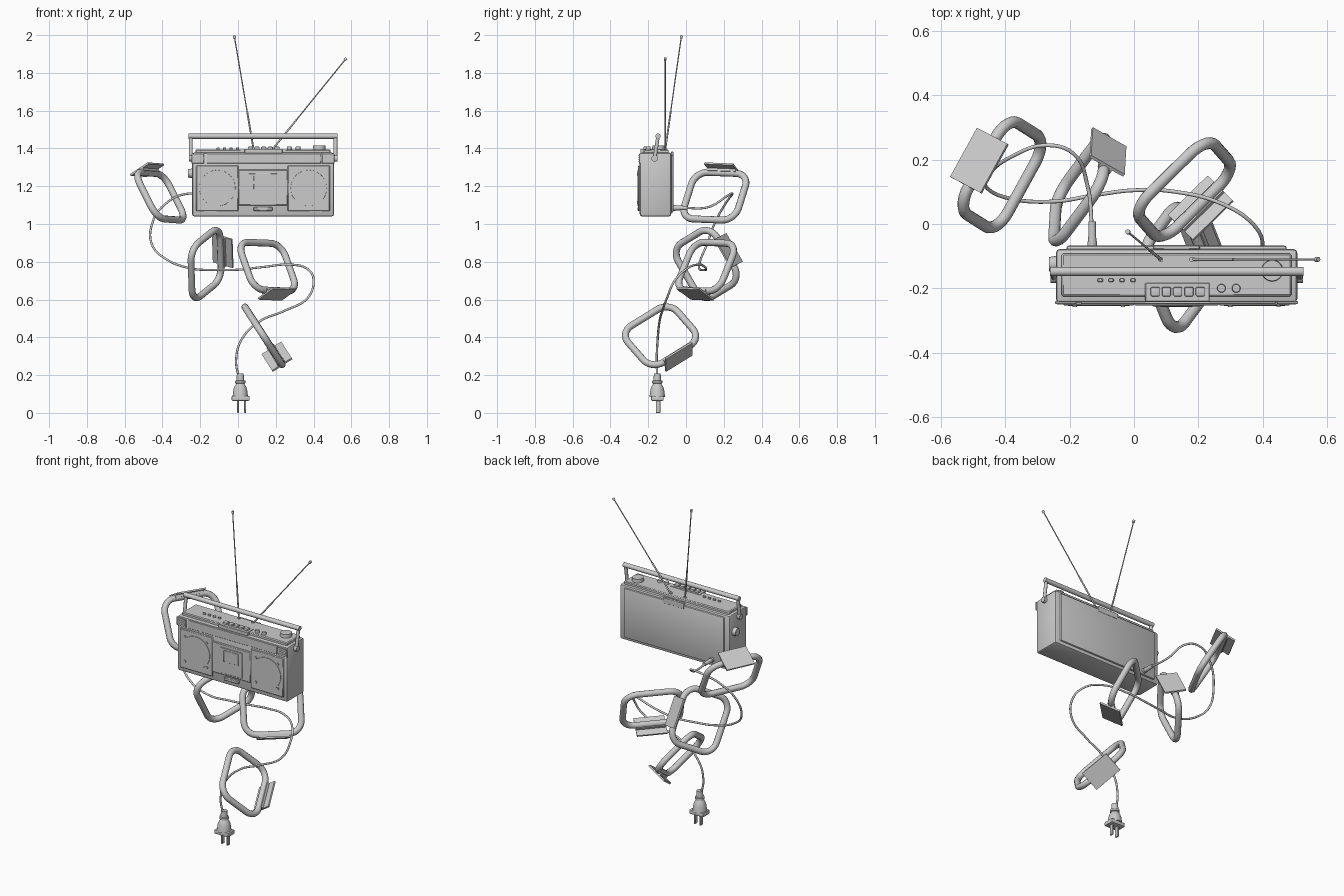
import bpy, bmesh, math
from mathutils import Vector, Matrix

if "Cube" in bpy.data.objects:
    bpy.data.objects.remove(bpy.data.objects["Cube"])

grey = bpy.data.materials.new("plain_grey")
grey.diffuse_color = (0.6, 0.6, 0.6, 1)
grey.use_nodes = True
grey.node_tree.nodes["Principled BSDF"].inputs["Base Color"].default_value = grey.diffuse_color


def finish(ob):
    if not ob.data.materials:
        ob.data.materials.append(grey)
    bpy.ops.object.select_all(action='DESELECT')
    ob.select_set(True)
    bpy.context.view_layer.objects.active = ob
    if ob.type == 'CURVE':
        bpy.ops.object.convert(target='MESH')
    bpy.ops.object.shade_smooth_by_angle(angle=math.radians(40))
    return ob


def from_bm(name, bm):
    me = bpy.data.meshes.new(name)
    bm.to_mesh(me)
    bm.free()
    ob = bpy.data.objects.new(name, me)
    bpy.context.collection.objects.link(ob)
    return finish(ob)


def box(name, x, y, z, bevel=0.0, segs=2):
    """Box from (min, max) ranges."""
    bm = bmesh.new()
    size = Matrix.Diagonal((x[1] - x[0], y[1] - y[0], z[1] - z[0], 1))
    mid = Matrix.Translation((sum(x) / 2, sum(y) / 2, sum(z) / 2))
    bmesh.ops.create_cube(bm, size=1, matrix=mid @ size)
    if bevel:
        bmesh.ops.bevel(bm, geom=bm.edges[:], offset=bevel, segments=segs,
                        profile=0.5, affect='EDGES')
    return from_bm(name, bm)


def rod(name, a, b, r1, r2=None, segs=20):
    a, b = Vector(a), Vector(b)
    d = b - a
    bm = bmesh.new()
    m = Matrix.Translation((a + b) / 2) @ d.to_track_quat('Z', 'Y').to_matrix().to_4x4()
    bmesh.ops.create_cone(bm, cap_ends=True, segments=segs, radius1=r1,
                          radius2=r1 if r2 is None else r2, depth=d.length, matrix=m)
    return from_bm(name, bm)


def tube(name, pts, r, cyclic=False, smooth=False):
    cu = bpy.data.curves.new(name, 'CURVE')
    cu.dimensions = '3D'
    cu.bevel_depth, cu.bevel_resolution, cu.use_fill_caps = r, 3, True
    sp = cu.splines.new('BEZIER' if smooth else 'POLY')
    if smooth:
        sp.bezier_points.add(len(pts) - 1)
        for p, co in zip(sp.bezier_points, pts):
            p.co = co
            p.handle_left_type = p.handle_right_type = 'AUTO'
        sp.resolution_u = 8
    else:
        sp.points.add(len(pts) - 1)
        for p, co in zip(sp.points, pts):
            p.co = (*co, 1)
    sp.use_cyclic_u = cyclic
    ob = bpy.data.objects.new(name, cu)
    bpy.context.collection.objects.link(ob)
    return finish(ob)


def lathe(name, profile, origin, segs=24):
    bm = bmesh.new()
    vs = [bm.verts.new((r, 0, z)) for r, z in profile]
    es = [bm.edges.new(p) for p in zip(vs, vs[1:])]
    bmesh.ops.spin(bm, geom=vs + es, axis=(0, 0, 1), cent=(0, 0, 0),
                   angle=2 * math.pi, steps=segs)
    bmesh.ops.remove_doubles(bm, verts=bm.verts[:], dist=1e-5)
    bmesh.ops.recalc_face_normals(bm, faces=bm.faces[:])
    bmesh.ops.translate(bm, verts=bm.verts[:], vec=origin)
    return from_bm(name, bm)


# Radio case
CX = 0.1325
box("case", (-0.243, 0.508), (-0.245, -0.078), (1.04, 1.378), 0.012)
box("case_top", (-0.225, 0.49), (-0.225, -0.092), (1.37, 1.395), 0.005, 1)
box("back_panel", (-0.21, 0.475), (-0.085, -0.067), (1.06, 1.365), 0.008)
box("back_latch", (0.06, 0.205), (-0.08, -0.066), (1.345, 1.383), 0.003, 1)
box("front_band", (-0.165, 0.44), (-0.249, -0.24), (1.32, 1.372), 0.002, 1)
for sx in (-1, 1):
    mid = CX + sx * 0.345
    box("tweeter_grille", (mid - 0.033, mid + 0.033), (-0.249, -0.24), (1.32, 1.372), 0.002, 1)
    for i in range(4):
        z = 1.328 + i * 0.011
        box("grille_bar", (mid - 0.027, mid + 0.027), (-0.251, -0.245), (z, z + 0.005))
    # Speakers
    mid = CX + sx * 0.242
    box("speaker_panel", (mid - 0.112, mid + 0.112), (-0.253, -0.24), (1.068, 1.31), 0.004, 1)
    rod("speaker_cover", (mid, -0.25, 1.19), (mid, -0.2555, 1.19), 0.096, 0.095, 48)
    for dx in (-0.075, 0.075):
        for dz in (-0.075, 0.075):
            rod("speaker_screw", (mid + dx, -0.25, 1.19 + dz), (mid + dx, -0.259, 1.19 + dz), 0.007, segs=10)

# Cassette deck
box("deck_panel", (CX - 0.132, CX + 0.132), (-0.253, -0.24), (1.098, 1.288), 0.004, 1)
box("cassette_door", (CX - 0.075, CX + 0.075), (-0.256, -0.25), (1.11, 1.268), 0.002, 1)
box("cassette_window", (CX - 0.05, CX + 0.05), (-0.258, -0.253), (1.185, 1.255), 0.001, 1)
box("door_grip", (CX - 0.05, CX + 0.05), (-0.258, -0.24), (1.07, 1.089), 0.003, 1)

# Controls on top
box("key_tray", (0.035, 0.235), (-0.242, -0.183), (1.375, 1.398), 0.002, 1)
for i in range(5):
    x = 0.066 + i * 0.035
    box("deck_key", (x - 0.014, x + 0.014), (-0.225, -0.196), (1.39, 1.409), 0.004)
for i in range(4):
    x = -0.105 + i * 0.034
    box("slide_switch", (x - 0.008, x + 0.008), (-0.18, -0.17), (1.39, 1.405), 0.002, 1)
for x in (0.272, 0.318):
    rod("small_knob", (x, -0.2, 1.39), (x, -0.2, 1.409), 0.014, 0.012)
rod("tuning_dial", (0.43, -0.145, 1.39), (0.43, -0.145, 1.416), 0.034, 0.032, 32)
rod("side_knob", (-0.24, -0.125, 1.268), (-0.265, -0.125, 1.268), 0.026, 0.022)

# Carrying handle
rod("handle_bar", (-0.262, -0.148, 1.465), (0.527, -0.148, 1.465), 0.014)
for x, s in ((-0.25, 1), (0.516, -1)):
    tube("handle_arm", [(x, -0.148, 1.465), (x, -0.166, 1.345)], 0.01)
    rod("handle_pivot", (x + s * 0.015, -0.166, 1.347), (x - s * 0.01, -0.166, 1.347), 0.017)

# Aerials
for base, tip in (((0.083, -0.11, 1.392), (-0.02, -0.024, 1.997)),
                  ((0.18, -0.11, 1.392), (0.574, -0.11, 1.878))):
    a, b = Vector(base), Vector(tip)
    rod("aerial_socket", a - Vector((0, 0, 0.005)), a + Vector((0, 0, 0.01)), 0.008)
    rod("aerial_lower", a, a.lerp(b, 0.33), 0.0048, segs=12)
    rod("aerial_upper", a.lerp(b, 0.32), b, 0.0032, segs=12)
    rod("aerial_tip", a.lerp(b, 0.978), b, 0.0075, segs=12)

# Power cord
cord = [(-0.13, -0.02, 1.085), (-0.145, 0.12, 1.09), (-0.19, 0.22, 1.15), (-0.27, 0.245, 1.16),
        (-0.38, 0.21, 1.11), (-0.455, 0.15, 1.0), (-0.455, 0.11, 0.89), (-0.39, 0.08, 0.82),
        (-0.25, 0.07, 0.765), (-0.12, 0.09, 0.757), (0, 0.105, 0.758), (0.13, 0.1, 0.772),
        (0.28, 0.06, 0.785), (0.37, 0, 0.76), (0.4, -0.06, 0.7), (0.37, -0.1, 0.61),
        (0.245, -0.125, 0.54), (0.115, -0.14, 0.485), (0.02, -0.15, 0.39),
        (-0.01, -0.155, 0.28), (0.005, -0.152, 0.18)]
tube("power_cord", cord, 0.006, smooth=True)
rod("cord_socket", (-0.13, -0.075, 1.085), (-0.13, -0.055, 1.085), 0.015)
rod("cord_sleeve", (-0.13, -0.06, 1.085), (-0.13, 0.008, 1.085), 0.013, 0.011)

# Mains plug
lathe("plug_body", [(0, 0.208), (0.018, 0.208), (0.02, 0.172), (0.027, 0.17), (0.027, 0.158),
                    (0.021, 0.155), (0.03, 0.14), (0.036, 0.125), (0.041, 0.085), (0, 0.085)],
      (0.012, -0.152, 0))
box("plug_base", (-0.034, 0.062), (-0.185, -0.118), (0.064, 0.09), 0.006)
for x in (0.0, 0.038):
    box("plug_prong", (x - 0.005, x + 0.005), (-0.16, -0.136), (0, 0.075), 0.002, 1)


# Loop feet: rounded square tube with a flat plate across one side
def loop_foot(c, along, out):
    e = Vector(along).normalized()
    o = Vector(out)
    o = (o - e * o.dot(e)).normalized()
    n = e.cross(o)
    frame = Matrix((e, o, n)).transposed().to_4x4()
    frame.translation = c
    hx, hy, r, pts = 0.163, 0.143, 0.075, []
    for k, (sx, sy) in enumerate(((1, 1), (-1, 1), (-1, -1), (1, -1))):
        for i in range(8):
            a = math.pi / 2 * (k + i / 7)
            p = Vector((sx * (hx - r) + r * math.cos(a), sy * (hy - r) + r * math.sin(a), 0))
            pts.append(frame @ p)
    tube("loop_tube", pts, 0.0185, cyclic=True)
    for name, y, w in (("loop_plate", (0.158, 0.168), 0.062), ("loop_clamp", (0.143, 0.162), 0.022)):
        ob = box(name, (-0.087, 0.087), y, (-w, w))
        ob.data.transform(frame)


loop_foot((-0.411, 0.153, 1.147), (0.483, 0.879, -0.034), (-0.43, 0.27, 0.86))
loop_foot((-0.169, 0.107, 0.788), (0.03, 0.5, -0.86), (0.53, 0.706, 0.43))
loop_foot((0.157, 0.107, 0.774), (0.71, 0.7, -0.03), (0.33, -0.33, -0.88))
loop_foot((0.135, -0.135, 0.408), (-0.32, 0.81, 0.5), (0.44, 0.59, -0.68))
